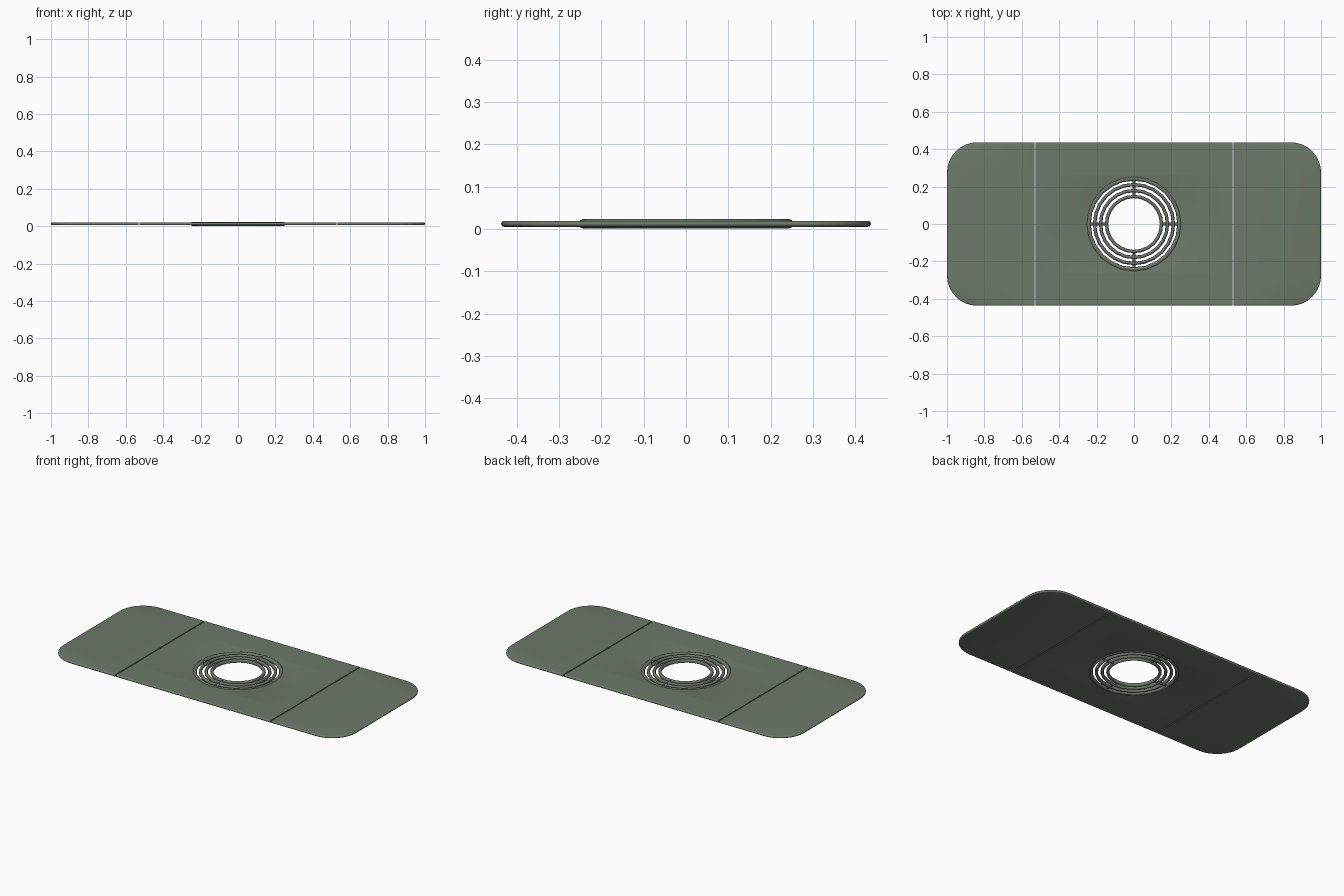
import bpy, bmesh, math
from mathutils import Vector

if "Cube" in bpy.data.objects:
    bpy.data.objects.remove(bpy.data.objects["Cube"])

Z = 0.0125          # mid height of the plate
EDGE = 0.007        # half thickness and edge rounding
SEAM, GAP = 0.53, 0.006

mat = bpy.data.materials.new("sage_green")
mat.diffuse_color = (0.155, 0.19, 0.145, 1)
mat.use_nodes = True
mat.node_tree.nodes["Principled BSDF"].inputs["Base Color"].default_value = mat.diffuse_color


def finish(obj, angle=35):
    obj.data.materials.clear()
    obj.data.materials.append(mat)
    bpy.ops.object.select_all(action='DESELECT')
    obj.select_set(True)
    bpy.context.view_layer.objects.active = obj
    bpy.ops.object.shade_smooth_by_angle(angle=math.radians(angle))


def add_object(name, bm):
    me = bpy.data.meshes.new(name)
    bm.to_mesh(me)
    bm.free()
    obj = bpy.data.objects.new(name, me)
    bpy.context.collection.objects.link(obj)
    finish(obj)
    return obj


# Plate outline: rounded rectangle with a round hole
def rounded_rect(hx, hy, r, n=8):
    pts = []
    for k, (sx, sy) in enumerate([(1, 1), (-1, 1), (-1, -1), (1, -1)]):
        for i in range(n + 1):
            a = math.pi / 2 * (k + i / n)
            pts.append((sx * (hx - r) + r * math.cos(a), sy * (hy - r) + r * math.sin(a)))
    return pts


def circle(r, n):
    return [(r * math.cos(2 * math.pi * i / n), -r * math.sin(2 * math.pi * i / n)) for i in range(n)]


cu = bpy.data.curves.new("plate_profile", 'CURVE')
cu.dimensions = '2D'
cu.fill_mode = 'BOTH'
cu.bevel_depth = EDGE
cu.bevel_resolution = 2
for pts in (rounded_rect(1 - EDGE, 0.437 - EDGE, 0.155), circle(0.244 + EDGE, 32)):
    sp = cu.splines.new('POLY')
    sp.points.add(len(pts) - 1)
    for p, (x, y) in zip(sp.points, pts):
        p.co = (x, y, 0, 1)
    sp.use_cyclic_u = True
tmp = bpy.data.objects.new("plate_profile", cu)
bpy.context.collection.objects.link(tmp)
plate = bpy.data.meshes.new_from_object(tmp.evaluated_get(bpy.context.evaluated_depsgraph_get()))
bpy.data.objects.remove(tmp)


# Three panels cut from the plate at the two seams
def panel(name, cuts):
    bm = bmesh.new()
    bm.from_mesh(plate)
    bmesh.ops.translate(bm, verts=bm.verts, vec=(0, 0, Z))
    bmesh.ops.remove_doubles(bm, verts=bm.verts, dist=1e-5)
    for x, keep in cuts:
        res = bmesh.ops.bisect_plane(bm, geom=bm.verts[:] + bm.edges[:] + bm.faces[:], dist=1e-6,
                                     plane_co=(x, 0, 0), plane_no=(-keep, 0, 0), clear_outer=True)
        rim = [e for e in res["geom_cut"] if isinstance(e, bmesh.types.BMEdge)]
        bmesh.ops.holes_fill(bm, edges=rim, sides=0)
    bmesh.ops.recalc_face_normals(bm, faces=bm.faces)
    return add_object(name, bm)


h = GAP / 2
panel("left_leaf", [(-SEAM - h, -1)])
panel("centre_panel", [(-SEAM + h, 1), (SEAM - h, -1)])
panel("right_leaf", [(SEAM + h, 1)])

# Concentric grate rings
for name, R, r in (("outer_ring", 0.243, 0.0115), ("grate_ring_1", 0.211, 0.009),
                   ("grate_ring_2", 0.179, 0.009), ("inner_ring", 0.147, 0.009)):
    bpy.ops.mesh.primitive_torus_add(major_radius=R, minor_radius=r, major_segments=24,
                                     minor_segments=8, location=(0, 0, Z))
    ring = bpy.context.object
    ring.name = name
    ring.scale.z = 0.0125 / r * 0.9
    finish(ring, 50)

# Four spokes joining the rings
for i in range(4):
    a = i * math.pi / 2
    d = Vector((math.cos(a), math.sin(a), 0))
    bpy.ops.mesh.primitive_cylinder_add(vertices=8, radius=0.007, depth=0.1,
                                        location=d * 0.195 + Vector((0, 0, Z)),
                                        rotation=(0, math.pi / 2, a))
    spoke = bpy.context.object
    spoke.name = f"grate_spoke_{i + 1}"
    finish(spoke, 50)
